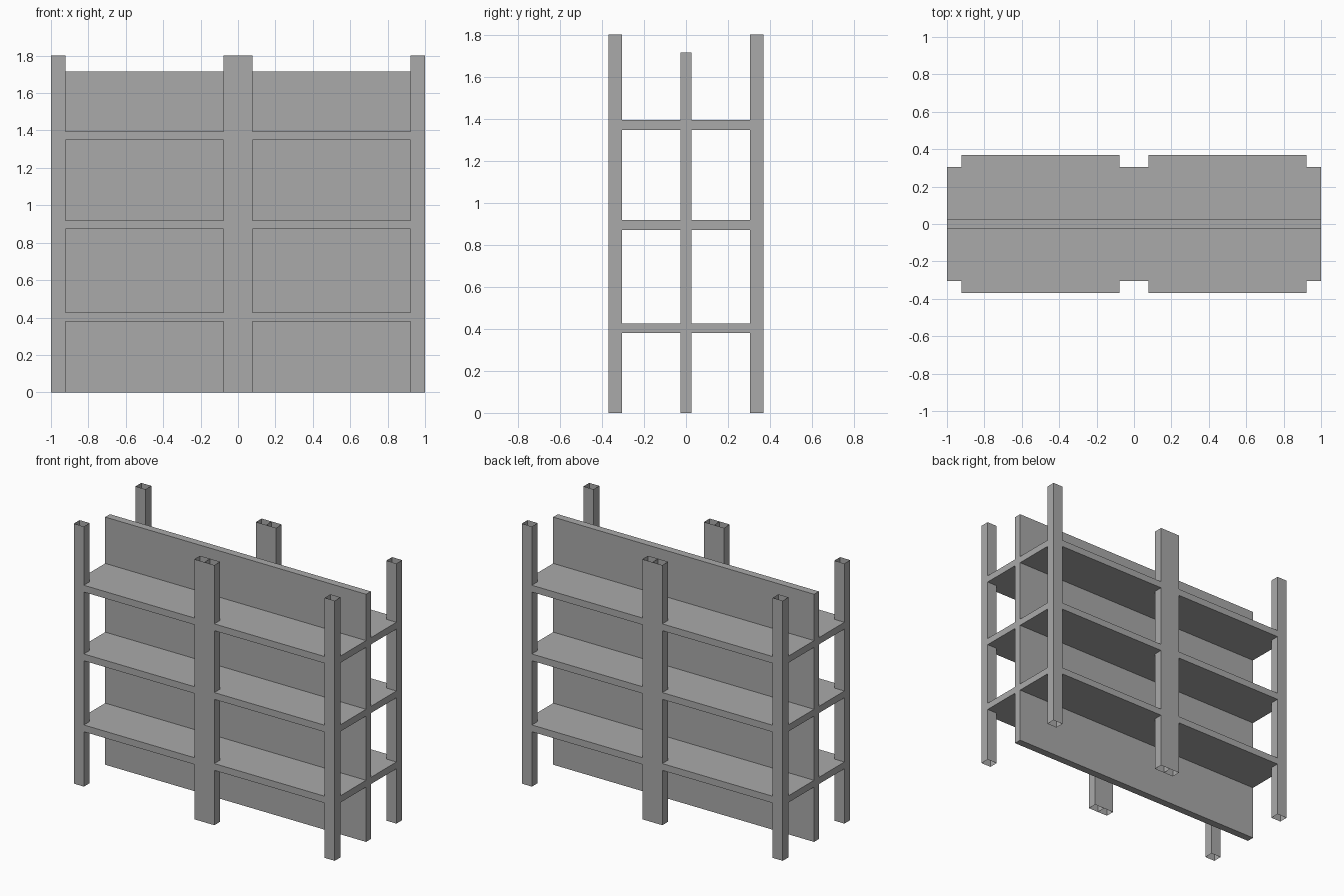
import bpy
import bmesh

cube = bpy.data.objects.get("Cube")
if cube:
    bpy.data.objects.remove(cube, do_unlink=True)

HALF_W, HALF_D = 1.0, 0.369      # overall half width and depth
POST_W, POST_IN = 0.077, 0.306   # post width, inner face of the posts
POST_H, PANEL_H = 1.802, 1.716

grey = bpy.data.materials.new("plain_grey")
grey.use_nodes = True
grey.diffuse_color = (0.4, 0.4, 0.4, 1)
bsdf = next(n for n in grey.node_tree.nodes if n.type == "BSDF_PRINCIPLED")
bsdf.inputs["Base Color"].default_value = (0.4, 0.4, 0.4, 1)


def finish(name, bm):
    bmesh.ops.recalc_face_normals(bm, faces=bm.faces)
    mesh = bpy.data.meshes.new(name)
    bm.to_mesh(mesh)
    bm.free()
    mesh.materials.append(grey)
    obj = bpy.data.objects.new(name, mesh)
    bpy.context.collection.objects.link(obj)


def slab(name, outline, z0, z1):
    """Solid plate: a flat outline extruded upwards."""
    bm = bmesh.new()
    face = bm.faces.new([bm.verts.new((x, y, z0)) for x, y in outline])
    top = bmesh.ops.extrude_face_region(bm, geom=[face])["geom"]
    verts = [v for v in top if isinstance(v, bmesh.types.BMVert)]
    bmesh.ops.translate(bm, verts=verts, vec=(0, 0, z1 - z0))
    finish(name, bm)


def post(name, xs, side):
    """Open sheet tube with a cross wall at every x."""
    bm = bmesh.new()
    outer = [bm.verts.new((x, side * HALF_D, 0)) for x in xs]
    inner = [bm.verts.new((x, side * POST_IN, 0)) for x in xs]
    edges = [bm.edges.new(pair) for pair in zip(outer, inner)]
    for row in (outer, inner):
        edges += [bm.edges.new(pair) for pair in zip(row, row[1:])]
    top = bmesh.ops.extrude_edge_only(bm, edges=edges)["geom"]
    verts = [v for v in top if isinstance(v, bmesh.types.BMVert)]
    bmesh.ops.translate(bm, verts=verts, vec=(0, 0, POST_H))
    finish(name, bm)


# Upright posts: single tubes at the corners, double tubes in the middle
for side, label in ((-1, "front"), (1, "back")):
    post(label + "_right_post", (-HALF_W, -HALF_W + POST_W), side)
    post(label + "_middle_post", (-POST_W, 0, POST_W), side)
    post(label + "_left_post", (HALF_W - POST_W, HALF_W), side)

# Central upright panel
slab("centre_panel", [(-HALF_W, -0.026), (HALF_W, -0.026),
                      (HALF_W, 0.026), (-HALF_W, 0.026)], 0, PANEL_H)

# Shelves notched around the posts
E = HALF_W - POST_W
front_edge = [(-HALF_W, -POST_IN), (-E, -POST_IN), (-E, -HALF_D),
              (-POST_W, -HALF_D), (-POST_W, -POST_IN)]
front_edge += [(-x, y) for x, y in reversed(front_edge)]
shelf_outline = front_edge + [(-x, -y) for x, y in front_edge]
for name, z in (("lower", 0.38), ("middle", 0.872), ("upper", 1.348)):
    slab(name + "_shelf", shelf_outline, z, z + 0.047)
